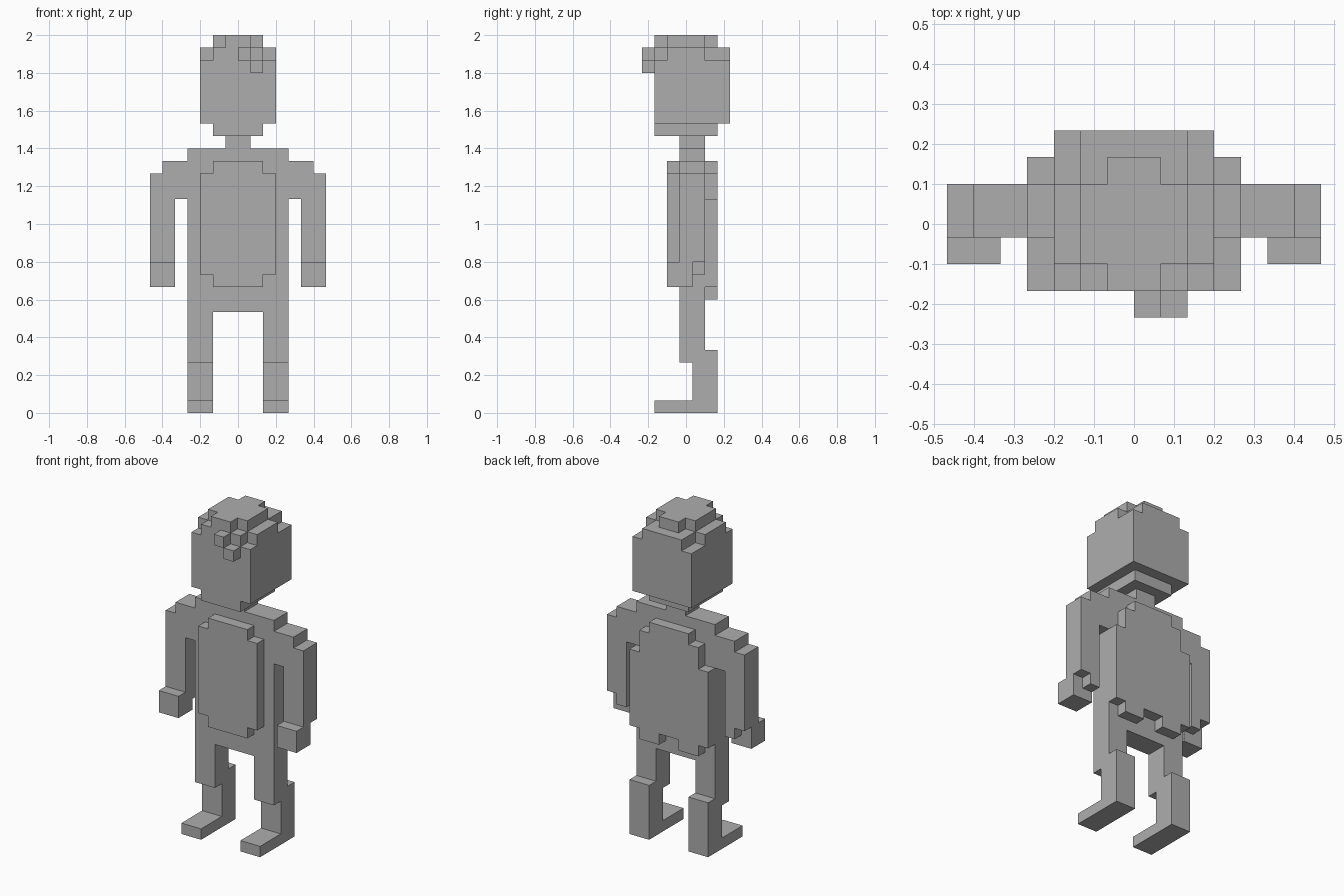
import bpy, bmesh
from itertools import product
from mathutils import Vector

if "Cube" in bpy.data.objects:
    bpy.data.objects.remove(bpy.data.objects["Cube"], do_unlink=True)

UNIT = 2 / 30                      # edge length of one block
OFFSET = Vector((0, -0.5, 0))      # centres the depth

grey = bpy.data.materials.new("plain_grey")
grey.use_nodes = True
grey.diffuse_color = (0.42, 0.42, 0.42, 1)
grey.node_tree.nodes["Principled BSDF"].inputs["Base Color"].default_value = grey.diffuse_color


def fill(x, y, z):
    """All block cells in the given x, y and z ranges."""
    return set(product(range(*x), range(*y), range(*z)))


def wide(half, y, z):
    """A box of cells symmetric about the middle."""
    return fill((-half, half), y, z)


def mirrored(cells):
    return {(-x - 1, y, z) for x, y, z in cells}


def build(name, cells):
    """Skin a set of cells, keeping only outer faces, merged flat."""
    bm = bmesh.new()
    for cell in cells:
        centre = Vector(cell) + Vector((0.5, 0.5, 0.5))
        for axis in range(3):
            for sign in (-1, 1):
                n = Vector((0, 0, 0))
                n[axis] = sign
                if tuple(int(c + d) for c, d in zip(cell, n)) in cells:
                    continue
                u = Vector((0, 0, 0))
                u[(axis + 1) % 3] = 0.5
                v = n.cross(u)
                mid = centre + n * 0.5
                corners = (mid - u - v, mid + u - v, mid + u + v, mid - u + v)
                bm.faces.new([bm.verts.new((p + OFFSET) * UNIT) for p in corners])
    bmesh.ops.remove_doubles(bm, verts=bm.verts[:], dist=UNIT / 100)
    bmesh.ops.dissolve_limit(bm, angle_limit=0.01, verts=bm.verts[:], edges=bm.edges[:])
    mesh = bpy.data.meshes.new(name)
    bm.to_mesh(mesh)
    bm.free()
    mesh.materials.append(grey)
    bpy.context.collection.objects.link(bpy.data.objects.new(name, mesh))


# Head: chin, main block, and two narrowing crown layers
build("head",
      wide(2, (-2, 3), (22, 23)) | wide(3, (-2, 4), (23, 28))
      | wide(3, (-1, 2), (28, 29)) | wide(2, (-2, 4), (28, 29))
      | wide(2, (-1, 2), (29, 30)) | wide(1, (-2, 3), (29, 30)))

# Two blocks of hair on the forehead
build("fringe", fill((0, 1), (-3, -2), (28, 29)) | fill((1, 2), (-3, -2), (27, 28)))

build("neck", wide(1, (0, 2), (21, 22)))
build("torso", wide(4, (0, 2), (8, 21)))

# Raised chest panel with clipped corners
build("chest_panel", wide(2, (-1, 0), (10, 20)) | wide(3, (-1, 0), (11, 19)))

# Stepped back panel with a notch at the bottom middle
build("back_panel",
      (wide(4, (2, 3), (10, 17)) | wide(3, (2, 3), (9, 19)) | wide(2, (2, 3), (19, 20)))
      - wide(1, (2, 3), (9, 10)))

# Limbs, made on the +x side and mirrored
arm = (fill((4, 6), (0, 2), (17, 20)) | fill((5, 7), (0, 2), (12, 19)))
hand = fill((5, 7), (-1, 1), (10, 12)) | fill((5, 6), (1, 2), (11, 12))
leg = fill((2, 4), (0, 2), (4, 8)) | fill((2, 4), (1, 3), (1, 5))
foot = fill((2, 4), (-2, 3), (0, 1))
for part, cells in (("arm", arm), ("hand", hand), ("leg", leg), ("foot", foot)):
    build("left_" + part, cells)
    build("right_" + part, mirrored(cells))
